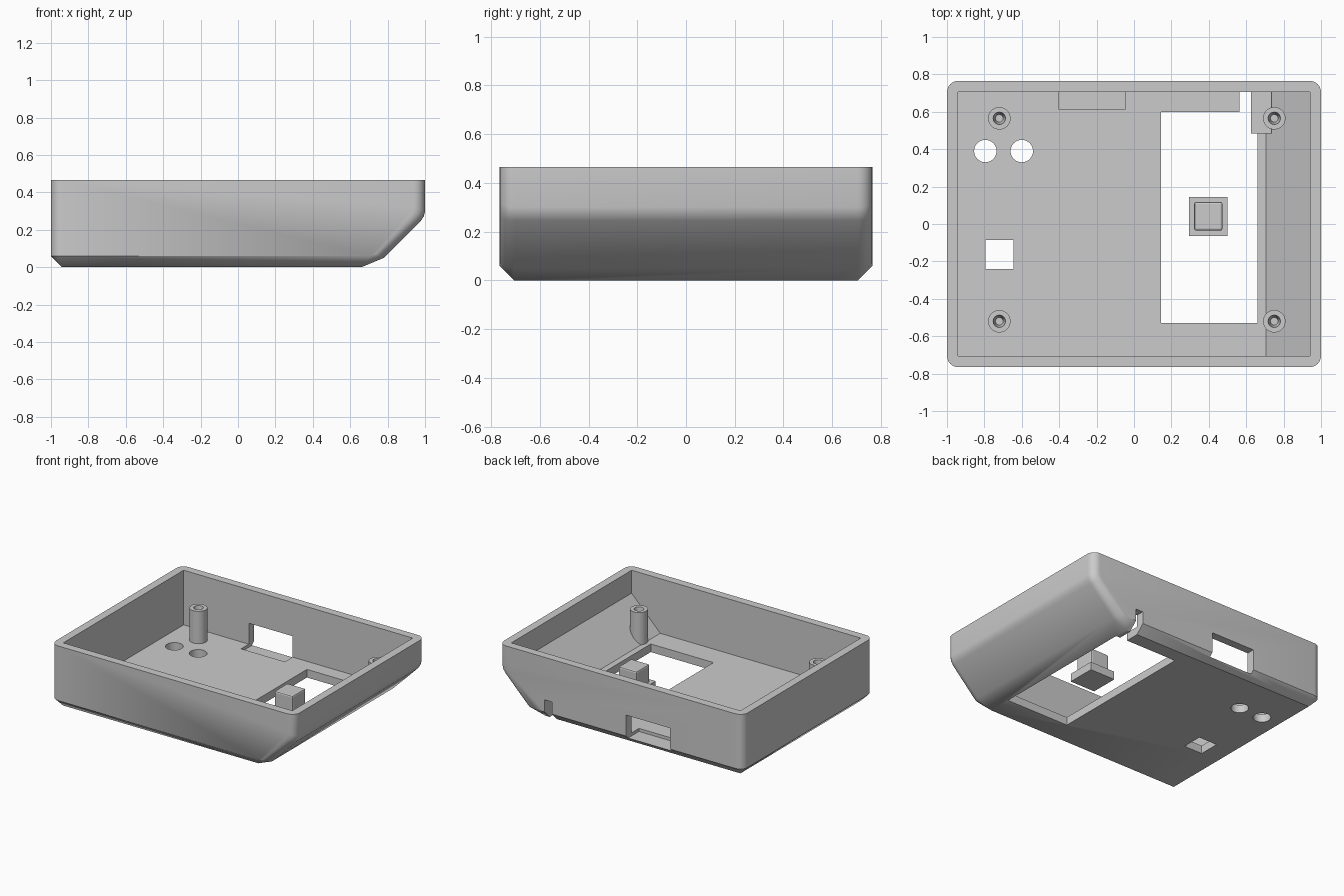
import bpy, bmesh, math

if "Cube" in bpy.data.objects:
    bpy.data.objects.remove(bpy.data.objects["Cube"])

grey = bpy.data.materials.new("warm_plain_grey")
grey.diffuse_color = (0.6, 0.6, 0.6, 1)
grey.use_nodes = True
grey.node_tree.nodes["Principled BSDF"].inputs["Base Color"].default_value = grey.diffuse_color


def make(name, bm, smooth=True):
    bmesh.ops.recalc_face_normals(bm, faces=bm.faces)
    me = bpy.data.meshes.new(name)
    bm.to_mesh(me)
    bm.free()
    me.materials.append(grey)
    ob = bpy.data.objects.new(name, me)
    bpy.context.collection.objects.link(ob)
    if smooth:
        bpy.ops.object.select_all(action='DESELECT')
        bpy.context.view_layer.objects.active = ob
        ob.select_set(True)
        bpy.ops.object.shade_smooth_by_angle(angle=math.radians(32))
    return ob


def prism(name, profile, y0, y1):
    """Extrude an xz profile along y."""
    bm = bmesh.new()
    face = bm.faces.new([bm.verts.new((x, y0, z)) for x, z in profile])
    geom = bmesh.ops.extrude_face_region(bm, geom=[face])["geom"]
    bmesh.ops.translate(bm, vec=(0, y1 - y0, 0),
                        verts=[g for g in geom if isinstance(g, bmesh.types.BMVert)])
    return make(name, bm, False)


def box(name, x0, x1, y0, y1, z0, z1):
    return prism(name, [(x0, z0), (x1, z0), (x1, z1), (x0, z1)], y0, y1)


def disc_cutter(x, y, r):
    bm = bmesh.new()
    bmesh.ops.create_cone(bm, cap_ends=True, segments=32, radius1=r, radius2=r, depth=0.4)
    bmesh.ops.translate(bm, vec=(x, y, 0), verts=bm.verts)
    return make("round_cutter", bm, False)


def cut(target, cutter):
    mod = target.modifiers.new("cut", 'BOOLEAN')
    mod.operation, mod.solver, mod.object = 'DIFFERENCE', 'EXACT', cutter
    bpy.context.view_layer.objects.active = target
    bpy.ops.object.modifier_apply(modifier=mod.name)
    bpy.data.objects.remove(cutter)


# Outer shell: convex body from rounded slices, with one sloping end
R, TOP = 0.06, 0.465
bm = bmesh.new()
for side in (-1, 1):
    for i in range(7):
        t = math.pi / 2 * i / 6
        y, d = side * (0.705 + R * math.sin(t)), R * (1 - math.cos(t))
        k = 0.414 * d
        pts = [(-1 + d, TOP), (-1 + d, 0.06), (1 - d, TOP), (1 - d, 0.30 + k),
               (0.993 - d, 0.271 + k), (0.975 - d, 0.245 + k), (0.78 - d, 0.05 + k)]
        if i == 0:
            pts += [(-0.94, 0), (0.66, 0)]
        if i == 6:
            pts += [(0.705, 0.06)]
        for x, z in pts:
            bm.verts.new((x, y, z))
hull = bmesh.ops.convex_hull(bm, input=bm.verts)
loose = [v for v in bm.verts if not v.link_faces]
bmesh.ops.delete(bm, geom=loose, context='VERTS')
bmesh.ops.dissolve_limit(bm, angle_limit=0.01, verts=bm.verts, edges=bm.edges)
case = make("case_shell", bm, False)

# Hollow interior, following the sloping end
cut(case, prism("cavity", [(-0.94, 0.06), (0.705, 0.06), (0.94, 0.295),
                           (0.94, 0.6), (-0.94, 0.6)], -0.705, 0.705))
# Floor openings
cut(case, box("screen_opening", 0.145, 0.66, -0.53, 0.6, -0.1, 0.2))
cut(case, box("square_opening", -0.795, -0.645, -0.24, -0.085, -0.1, 0.2))
for hx in (-0.795, -0.6):
    cut(case, disc_cutter(hx, 0.39, 0.06))
# Back wall port and cable slot
cut(case, box("port_opening", -0.405, -0.045, 0.615, 0.9, 0.037, 0.215))
cut(case, box("cable_slot", 0.565, 0.625, 0.58, 0.9, -0.1, 0.15))
bpy.ops.object.select_all(action='DESELECT')
case.select_set(True)
bpy.context.view_layer.objects.active = case
bpy.ops.object.shade_smooth_by_angle(angle=math.radians(32))

# Small ledge beside the cable slot
box("slot_ledge", 0.625, 0.735, 0.485, 0.715, 0.035, 0.12)


# Screw posts with blind tapered holes
def post(name, cx, cy, n=32):
    bm = bmesh.new()
    rings = []
    for r, z in ((0.06, 0.04), (0.06, 0.30), (0.033, 0.30), (0.02, 0.2)):
        ring = []
        for j in range(n):
            a = 2 * math.pi * j / n
            x = cx + r * math.cos(a)
            foot = max(z, x - 0.69) if z < 0.1 else z
            ring.append(bm.verts.new((x, cy + r * math.sin(a), foot)))
        rings.append(ring)
    for a, b in zip(rings, rings[1:]):
        for j in range(n):
            k = (j + 1) % n
            bm.faces.new((a[j], a[k], b[k], b[j]))
    bm.faces.new(rings[-1])
    make(name, bm)


for px, end in ((-0.72, "left"), (0.75, "right")):
    for py, row in ((-0.52, "front"), (0.565, "back")):
        post(f"screw_post_{row}_{end}", px, py)

# Loose push button: flange plate and softened block
box("button_flange", 0.295, 0.5, -0.065, 0.145, 0, 0.06)
button = box("button_block", 0.322, 0.473, -0.035, 0.118, 0.055, 0.19)
bev = button.modifiers.new("soft_edges", 'BEVEL')
bev.width, bev.segments = 0.01, 2
